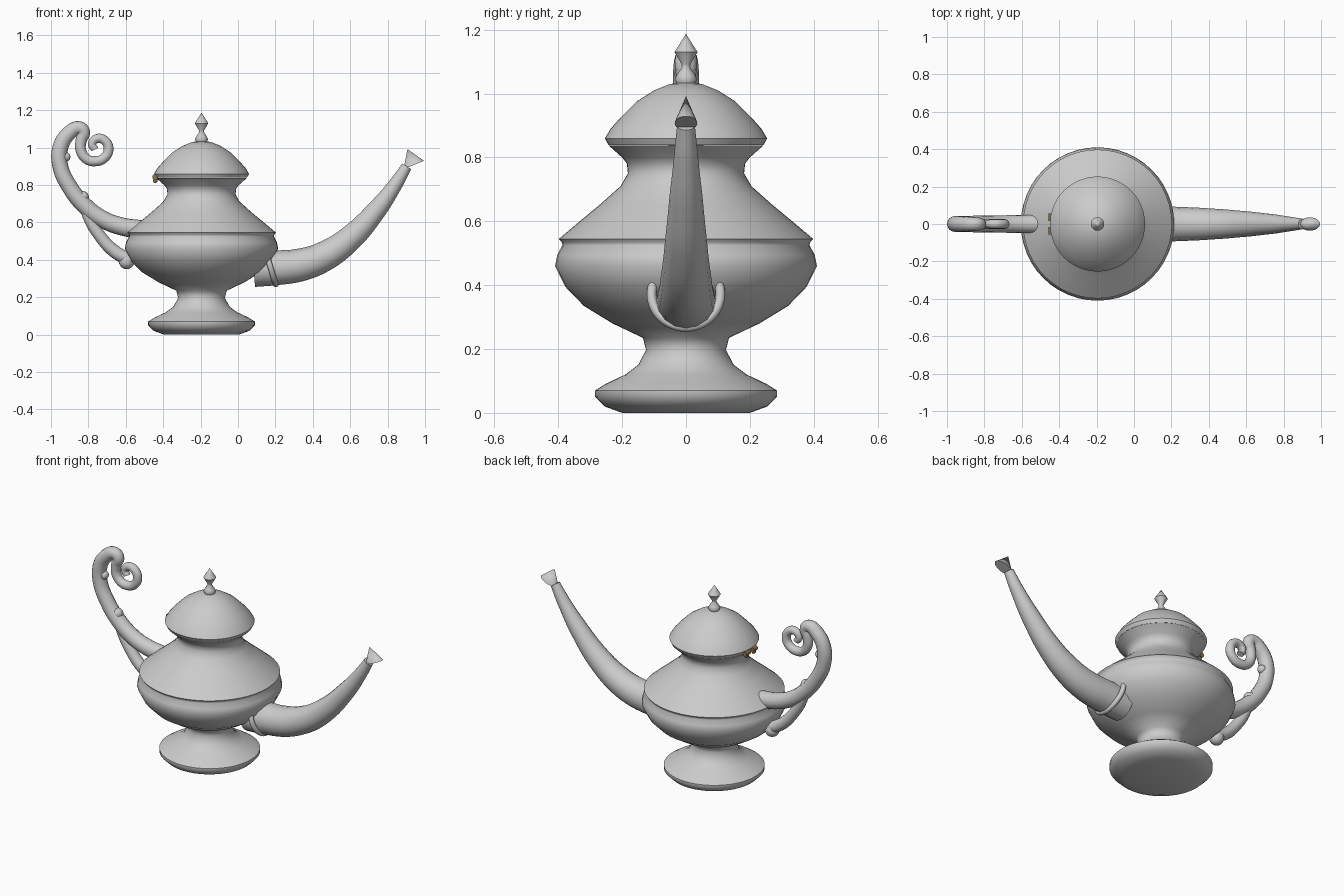
import bpy, bmesh, math
from mathutils import Vector, Matrix

old = bpy.data.objects.get("Cube")
if old:
    bpy.data.objects.remove(old, do_unlink=True)

AXIS = -0.195  # x of the vessel's turning axis


def material(name, color):
    m = bpy.data.materials.new(name)
    m.use_nodes = True
    m.diffuse_color = (*color, 1)
    m.node_tree.nodes["Principled BSDF"].inputs["Base Color"].default_value = (*color, 1)
    return m


silver = material("silver grey", (0.6, 0.6, 0.6))
brass = material("dark brass", (0.27, 0.18, 0.07))


def finish(ob, mat, angle=40):
    ob.data.materials.clear()
    ob.data.materials.append(mat)
    bpy.ops.object.select_all(action='DESELECT')
    ob.select_set(True)
    bpy.context.view_layer.objects.active = ob
    bpy.ops.object.shade_smooth_by_angle(angle=math.radians(angle))
    return ob


def from_bmesh(name, bm, mat, angle=40):
    bmesh.ops.recalc_face_normals(bm, faces=bm.faces)
    me = bpy.data.meshes.new(name)
    bm.to_mesh(me)
    bm.free()
    ob = bpy.data.objects.new(name, me)
    bpy.context.collection.objects.link(ob)
    return finish(ob, mat, angle)


def lathe(name, profile, segs=48, angle=50):
    """Turn (radius, height) points round the vessel axis and close open ends."""
    bm = bmesh.new()
    rings = []
    for r, z in profile:
        if r == 0:
            rings.append([bm.verts.new((AXIS, 0, z))] * segs)
            continue
        turns = [2 * math.pi * i / segs for i in range(segs)]
        rings.append([bm.verts.new((AXIS + r * math.cos(t), r * math.sin(t), z)) for t in turns])
    for a, b in zip(rings, rings[1:]):
        for i in range(segs):
            j = (i + 1) % segs
            bm.faces.new(list(dict.fromkeys((a[i], a[j], b[j], b[i]))))
    for ring in (rings[0], rings[-1]):
        if ring[0] is not ring[1]:
            bm.faces.new(ring)
    return from_bmesh(name, bm, silver, angle)


def tube(name, points):
    """Round tube through (x, z, radius) points in the middle plane."""
    cu = bpy.data.curves.new(name, 'CURVE')
    cu.dimensions = '3D'
    cu.bevel_depth = 1
    cu.bevel_resolution = 6
    cu.resolution_u = 6
    cu.use_fill_caps = True
    sp = cu.splines.new('BEZIER')
    sp.bezier_points.add(len(points) - 1)
    for p, (x, z, r) in zip(sp.bezier_points, points):
        p.co = (x, 0, z)
        p.radius = r
        p.handle_left_type = p.handle_right_type = 'AUTO'
    ob = bpy.data.objects.new(name, cu)
    bpy.context.collection.objects.link(ob)
    bpy.ops.object.select_all(action='DESELECT')
    ob.select_set(True)
    bpy.context.view_layer.objects.active = ob
    bpy.ops.object.convert(target='MESH')
    return finish(bpy.context.view_layer.objects.active, silver)


def ball(name, x, z, r, y=0, mat=silver):
    bm = bmesh.new()
    bmesh.ops.create_uvsphere(bm, u_segments=16, v_segments=10, radius=r,
                              matrix=Matrix.Translation((x, y, z)))
    return from_bmesh(name, bm, mat)


# Vessel: foot, belly with a raised band, and flared neck
lathe("body", [(.20, 0), (.255, .02), (.285, .05), (.285, .07), (.25, .092), (.19, .12),
               (.15, .15), (.125, .197), (.135, .235), (.23, .28), (.32, .335), (.378, .395),
               (.41, .46), (.403, .495), (.387, .525), (.388, .533), (.398, .545), (.345, .59),
               (.27, .652), (.205, .71), (.182, .75), (.185, .78), (.20, .80), (.243, .838)])

# Domed lid and its finial
lathe("lid", [(.243, .839), (.254, .86), (.236, .89), (.205, .925), (.155, .975),
              (.10, 1.01), (.05, 1.03), (0, 1.036)])
lathe("finial", [(.028, 1.03), (.035, 1.045), (.028, 1.06), (.013, 1.082), (.014, 1.092),
                 (.036, 1.13), (.017, 1.16), (0, 1.187)], 24)

# Curved tapering spout
tube("spout", [(.085, .35, .095), (.2, .357, .093), (.33, .372, .088), (.46, .418, .08),
               (.6, .515, .068), (.74, .665, .053), (.84, .8, .038), (.902, .9, .028)])

# Collar ring where the spout meets the belly
bpy.ops.mesh.primitive_torus_add(major_radius=.108, minor_radius=.015, major_segments=40,
                                 minor_segments=12, location=(.17, 0, .372),
                                 rotation=(0, math.radians(73), 0))
collar = bpy.context.object
collar.name = "spout_collar"
finish(collar, silver)

# Flattened cone cap at the spout mouth, leaning back
bm = bmesh.new()
base, apex = Vector((.94, 0, .907)), Vector((.906, 0, .992))
tilt = (apex - base).to_track_quat('Z', 'Y').to_matrix().to_4x4()
bmesh.ops.create_cone(bm, cap_ends=True, segments=24, radius1=.059, radius2=0,
                      depth=(apex - base).length)
for v in bm.verts:
    v.co.y *= .6
bm.transform(Matrix.Translation((base + apex) / 2) @ tilt)
# keep the narrow axis across the spout
if max(abs(v.co.y) for v in bm.verts) > .05:
    bm.transform(Matrix.Translation((base + apex) / 2) @ tilt @ Matrix.Rotation(math.pi / 2, 4, 'Z')
                 @ (Matrix.Translation((base + apex) / 2) @ tilt).inverted())
from_bmesh("spout_cap", bm, silver)

# Scrolled handle, supporting branch and knobs
tube("handle", [(-.52, .562, .05), (-.62, .578, .048), (-.72, .615, .046), (-.82, .69, .045),
                (-.9, .79, .043), (-.95, .9, .042), (-.95, 1.0, .042), (-.905, 1.075, .04),
                (-.85, 1.105, .036), (-.825, 1.085, .034), (-.838, 1.04, .03),
                (-.84, .985, .028), (-.81, .94, .027), (-.765, .927, .027), (-.715, .945, .026),
                (-.692, .995, .026), (-.715, 1.04, .025), (-.755, 1.048, .024),
                (-.78, 1.02, .022), (-.765, .99, .02)])
tube("handle_branch", [(-.57, .395, .036), (-.66, .445, .035), (-.74, .53, .032),
                       (-.8, .63, .03), (-.83, .73, .027)])
ball("branch_foot_knob", -.595, .392, .042)
ball("branch_top_knob", -.83, .735, .033)
ball("handle_thumb_knob", -.922, .95, .026)

# Brass hinge: two barrels with a rivet each
for side, label in ((1, "left"), (-1, "right")):
    bm = bmesh.new()
    bmesh.ops.create_cone(bm, cap_ends=True, segments=12, radius1=.015, radius2=.015, depth=.04,
                          matrix=Matrix.Translation((-.443, side * .035, .842))
                          @ Matrix.Rotation(math.pi / 2, 4, 'X'))
    from_bmesh("hinge_barrel_" + label, bm, brass)
    ball("hinge_rivet_" + label, -.442, .824, .013, side * .035, brass)
